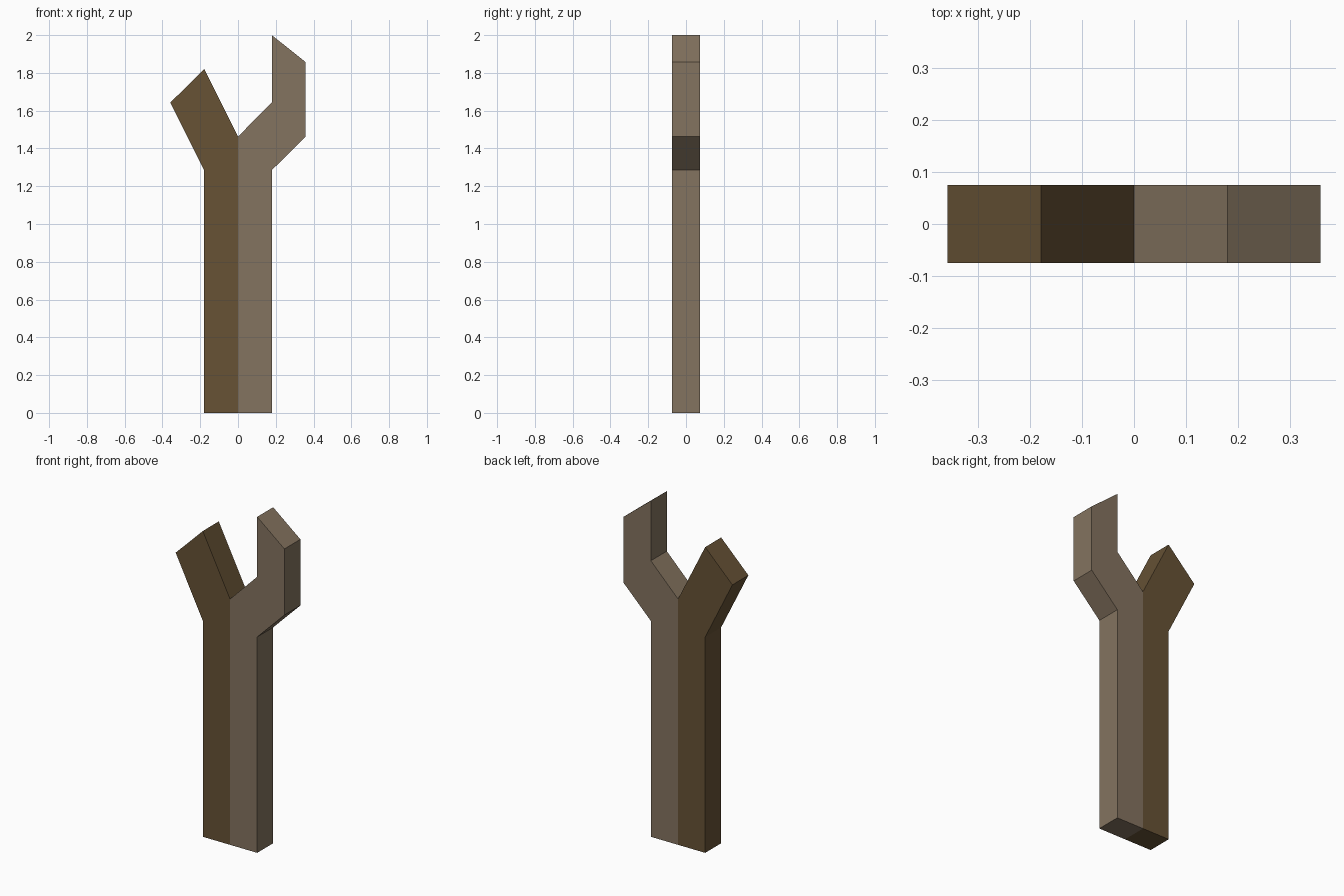
import bpy
import bmesh

cube = bpy.data.objects.get("Cube")
if cube:
    bpy.data.objects.remove(cube, do_unlink=True)

HALF_DEPTH = 0.075
W = 0.179  # width of each half of the post


def make_material(name, rgb):
    mat = bpy.data.materials.new(name)
    mat.use_nodes = True
    color = (*rgb, 1.0)
    mat.diffuse_color = color
    mat.node_tree.nodes["Principled BSDF"].inputs["Base Color"].default_value = color
    return mat


def extruded_profile(name, points, mat):
    """Extrude a flat x-z outline through the depth of the model."""
    bm = bmesh.new()
    face = bm.faces.new([bm.verts.new((x, -HALF_DEPTH, z)) for x, z in points])
    result = bmesh.ops.extrude_face_region(bm, geom=[face])
    verts = [v for v in result["geom"] if isinstance(v, bmesh.types.BMVert)]
    bmesh.ops.translate(bm, verts=verts, vec=(0, 2 * HALF_DEPTH, 0))
    bmesh.ops.recalc_face_normals(bm, faces=bm.faces)
    mesh = bpy.data.meshes.new(name)
    bm.to_mesh(mesh)
    bm.free()
    mesh.materials.append(mat)
    obj = bpy.data.objects.new(name, mesh)
    bpy.context.collection.objects.link(obj)
    return obj


dark_wood = make_material("dark brown wood", (0.135, 0.085, 0.036))
pale_wood = make_material("pale grey brown wood", (0.23, 0.172, 0.115))

# Dark half of the post with its straight slanted branch
extruded_profile("right_trunk_and_branch", [
    (0, 0), (0, 1.463), (-W, 1.82), (-2 * W, 1.643), (-W, 1.285), (-W, 0),
], dark_wood)

# Pale half of the post with its bent upright branch
extruded_profile("left_trunk_and_branch", [
    (0, 0), (W, 0), (W, 1.285), (2 * W, 1.463), (2 * W, 1.857),
    (W, 2), (W, 1.643), (0, 1.463),
], pale_wood)
